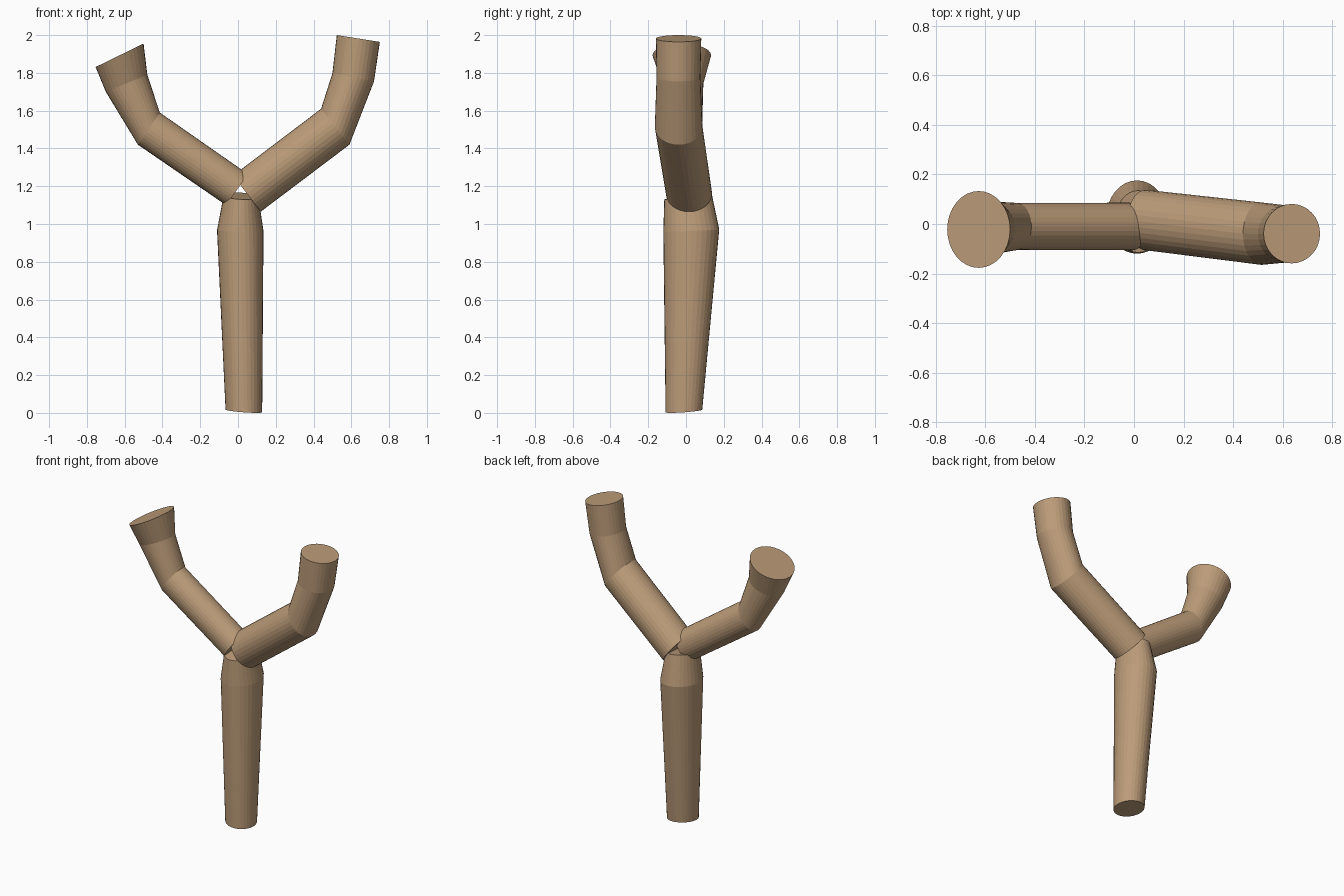
import bpy, bmesh
from math import sin, cos, tau
from mathutils import Vector

if "Cube" in bpy.data.objects:
    bpy.data.objects.remove(bpy.data.objects["Cube"])

SIDES = 32

wood = bpy.data.materials.new("wood")
wood.diffuse_color = (0.50, 0.33, 0.19, 1)
wood.use_nodes = True
wood.node_tree.nodes["Principled BSDF"].inputs["Base Color"].default_value = wood.diffuse_color


def tube(name, rings):
    """Capped tube through rings of (centre, half-axis a, half-axis b)."""
    bm = bmesh.new()
    loops = []
    for c, a, b in rings:
        c, a, b = Vector(c), Vector(a), Vector(b)
        loops.append([bm.verts.new(c + a * cos(tau * i / SIDES) + b * sin(tau * i / SIDES))
                      for i in range(SIDES)])
    for lo, hi in zip(loops, loops[1:]):
        for i in range(SIDES):
            j = (i + 1) % SIDES
            bm.faces.new((lo[i], lo[j], hi[j], hi[i]))
    bm.faces.new(loops[0][::-1])
    bm.faces.new(loops[-1])
    bmesh.ops.recalc_face_normals(bm, faces=bm.faces)
    me = bpy.data.meshes.new(name)
    bm.to_mesh(me)
    bm.free()
    me.materials.append(wood)
    ob = bpy.data.objects.new(name, me)
    bpy.context.collection.objects.link(ob)
    return ob


# handle: widens upward, then pinches in at the fork
tube("handle", [
    ((0.031, -0.011, 0.010), (0.097, 0, -0.007), (0, 0.097, 0.007)),
    ((0.012, 0.028, 0.965), (0.123, 0, -0.002), (0, 0.148, 0.006)),
    ((0.016, 0.010, 1.148), (0.092, 0, -0.005), (0, 0.125, 0.018)),
])

# left fork arm: flares at the tip
tube("left_arm", [
    ((-0.005, -0.010, 1.182), (0.057, 0, 0.083), (0, 0.096, 0)),
    ((-0.472, -0.010, 1.505), (0.058, 0, 0.085), (0, 0.095, 0)),
    ((-0.590, -0.016, 1.745), (0.110, 0, 0.045), (0, 0.108, 0)),
    ((-0.627, -0.022, 1.893), (0.127, 0, 0.062), (0, 0.155, 0)),
])

# right fork arm: thicker, nearly constant width
tube("right_arm", [
    ((0.047, 0.016, 1.161), (0.073, 0, -0.096), (0, 0.122, 0)),
    ((0.515, -0.039, 1.515), (0.075, 0, -0.095), (0, 0.126, 0)),
    ((0.610, -0.040, 1.777), (0.110, 0, -0.022), (0, 0.116, 0)),
    ((0.637, -0.039, 1.982), (0.114, 0, -0.018), (0, 0.120, 0)),
])
